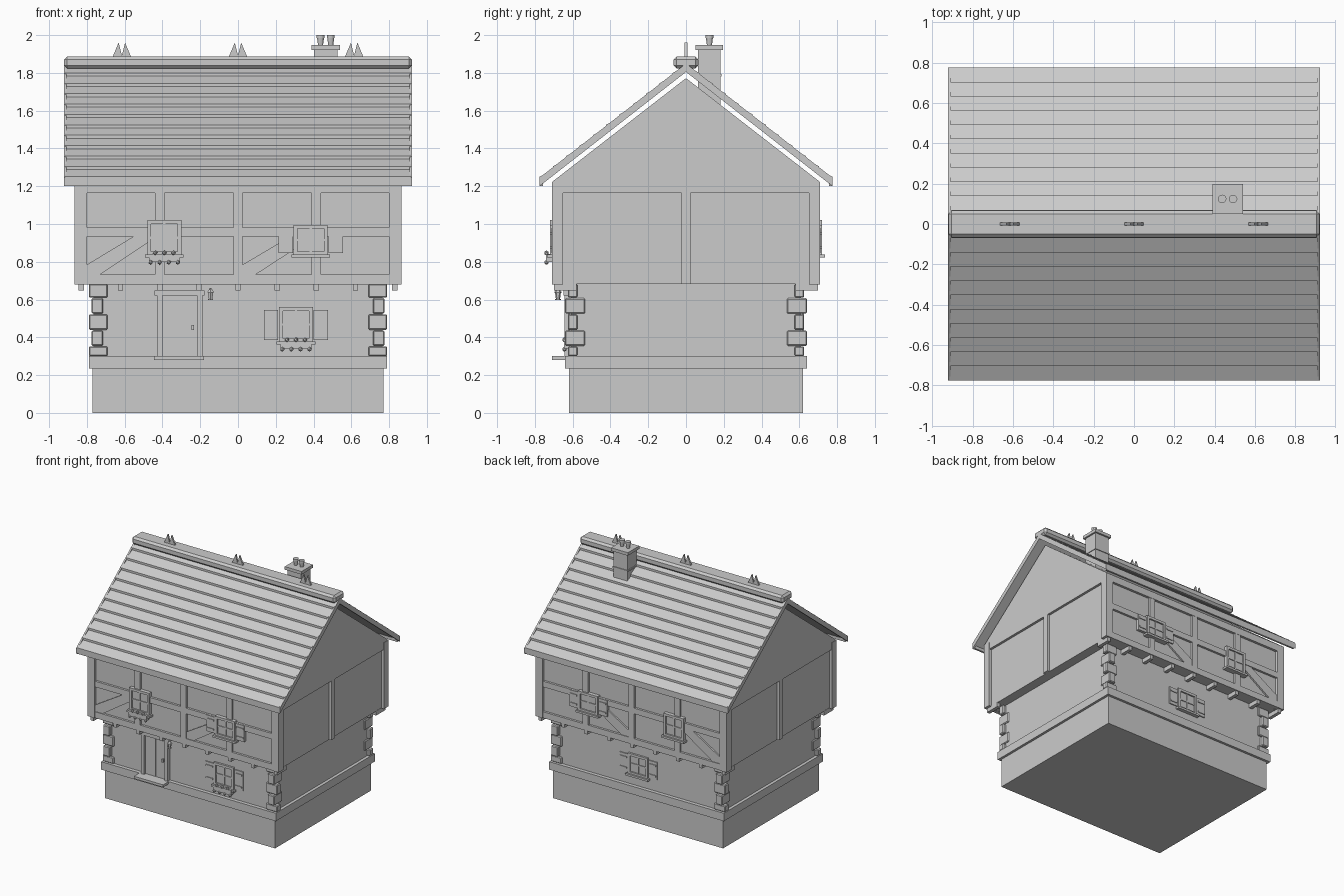
import bpy, bmesh, math
from mathutils import Vector

if "Cube" in bpy.data.objects:
    bpy.data.objects.remove(bpy.data.objects["Cube"])


def finish(name, bm, bevel=0):
    bmesh.ops.recalc_face_normals(bm, faces=bm.faces)
    me = bpy.data.meshes.new(name)
    bm.to_mesh(me)
    bm.free()
    ob = bpy.data.objects.new(name, me)
    bpy.context.collection.objects.link(ob)
    if bevel:
        m = ob.modifiers.new("bevel", "BEVEL")
        m.width, m.segments = bevel, 1
    return ob


def prism(name, pts, a, b, axis="x", bevel=0):
    """Extrude a profile: (y, z) points along x, or (x, z) points along y."""
    bm = bmesh.new()
    put = (lambda p, d: (d, p[0], p[1])) if axis == "x" else (lambda p, d: (p[0], d, p[1]))
    lo = [bm.verts.new(put(p, a)) for p in pts]
    hi = [bm.verts.new(put(p, b)) for p in pts]
    bm.faces.new(lo)
    bm.faces.new(hi)
    n = len(pts)
    for i in range(n):
        bm.faces.new((lo[i], lo[(i + 1) % n], hi[(i + 1) % n], hi[i]))
    return finish(name, bm, bevel)


def box(name, x0, x1, y0, y1, z0, z1, bevel=0):
    return prism(name, [(y0, z0), (y1, z0), (y1, z1), (y0, z1)], x0, x1, bevel=bevel)


def cone(name, x, y, z, r1, r2, h, n=12):
    bm = bmesh.new()
    bmesh.ops.create_cone(bm, cap_ends=True, segments=n, radius1=r1, radius2=r2, depth=h)
    bmesh.ops.translate(bm, verts=bm.verts, vec=(x, y, z + h / 2))
    return finish(name, bm)


# Stone base and ground floor
box("plinth", -.77, .77, -.62, .62, 0, .24)
box("plinth_band", -.79, .79, -.64, .64, .235, .30)
box("ground_floor_wall", -.765, .765, -.61, .61, .29, .69)

# Corner stones, long side alternating
courses = [.30, .355, .44, .525, .61, .685]
for sx in (-1, 1):
    for sy in (-1, 1):
        for i in range(5):
            xa, xb, ya, yb = (.69, .79, .575, .625) if i % 2 == 0 else (.715, .775, .535, .64)
            box("corner_stone", *sorted((sx * xa, sx * xb)), *sorted((sy * ya, sy * yb)),
                courses[i], courses[i + 1] - .003, .006)

# Upper floor infill, gable and floor underside
box("upper_floor_wall", -.842, .842, -.69, .69, .682, 1.18)
prism("gable_block", [(-.71, 1.165), (.71, 1.165), (.71, 1.222), (0, 1.772), (-.71, 1.222)], -.862, .862)

# Timber frame
for sx in (-1, 1):
    for sy in (-1, 1):
        box("corner_post", *sorted((sx * .80, sx * .865)), *sorted((sy * .65, sy * .71)), .68, 1.222)
    box("side_middle_post", *sorted((sx * .83, sx * .862)), -.025, .025, .682, 1.17)
for sy in (-1, 1):
    out, back = sy * .708, sy * .68
    y = sorted((out, back))
    box("sill_beam", -.81, .81, *y, .681, .732)
    box("middle_rail", -.81, .81, *y, .935, .982)
    for x in (-.415, 0, .415):
        box("wall_post", x - .025, x + .025, *y, .70, 1.18)
    for x0, x1 in ((-.80, -.44), (.025, .39)):
        prism("diagonal_brace", [(x0, .73), (x0 + .065, .73), (x1, .925), (x1, .96), (x1 - .07, .96), (x0, .785)],
              sy * .703, back, "y")
    for i in range(9):
        x = -.83 + i * .2075
        box("floor_joist", x - .014, x + .014, *sorted((sy * .58, sy * .70)), .648, .685)

# Roof: stepped tile rows on each slope, with barge boards
W, ROWS, K = .775, 11, .78
for s in (-1, 1):
    top = [(0, 1.843)]
    for i in range(ROWS):
        y0, y1 = W * i / ROWS, W * (i + 1) / ROWS
        top += [(s * y0, 1.838 - K * y0), (s * y1, 1.855 - K * y1)]
    prism("roof_slope", top[1:] + [(s * W, 1.815 - K * W), (0, 1.815)], -.915, .915)
    for sx in (-1, 1):
        prism("barge_board", [(0, 1.85), (s * W, 1.85 - K * W), (s * W, 1.805 - K * W), (0, 1.805)],
              sx * .908, sx * .922)
    box("eaves_board", -.91, .91, *sorted((s * .757, s * .772)), 1.20, 1.235)
box("ridge_cap", -.92, .92, -.066, .066, 1.823, 1.887, .016)

# Pairs of ridge spikes
for x in (-.615, 0, .615):
    for s in (-1, 1):
        c = x + s * .024
        prism("ridge_spike", [(c - .027, 1.88), (c + .027, 1.88), (x + s * .017, 1.96)], -.007, .007, "y")

# Chimney
box("chimney_stack", .403, .527, .063, .183, 1.62, 1.93)
box("chimney_collar", .397, .533, .057, .189, 1.782, 1.794)
box("chimney_cap", .388, .54, .05, .197, 1.922, 1.947)
for x in (.437, .491):
    cone("chimney_pot", x, .124, 1.945, .013, .019, .043)
    cone("chimney_pot_rim", x, .124, 1.986, .021, .021, .014)


def window(x, face, s, z0, z1, shutters=False, flowers=False):
    """Window on the wall at y = s * face; s is -1 for the front."""
    w = .09

    def b(name, xa, xb, d0, d1, za, zb):
        box(name, x + xa, x + xb, *sorted((s * (face + d0), s * (face + d1))), za, zb)

    b("window_pane", -w + .01, w - .01, -.03, .004, z0 + .01, z1 - .01)
    for k in (-1, 1):
        b("window_jamb", *sorted((k * w, k * (w - .02))), -.03, .016, z0, z1)
    b("window_head", -w, w, -.03, .016, z1 - .02, z1)
    b("window_foot", -w, w, -.03, .016, z0, z0 + .02)
    b("window_mullion", -.006, .006, -.03, .01, z0, z1)
    b("window_transom", -w, w, -.03, .01, (z0 + z1) / 2 - .006, (z0 + z1) / 2 + .006)
    b("window_sill", -w - .012, w + .012, -.03, .03, z0 - .012, z0 + .004)
    if shutters:
        for k in (-1, 1):
            xs = sorted((k * (w + .004), k * (w + .08)))
            b("shutter", *xs, -.02, .008, z0 + .012, z1 - .015)
            for z in (z0 + .035, z1 - .05):
                b("shutter_batten", xs[0] + .008, xs[1] - .008, 0, .014, z, z + .012)
    if flowers:
        b("flower_box", -.082, .082, .005, .036, z0 - .035, z0 + .006)
        for i in range(7):
            bm = bmesh.new()
            bmesh.ops.create_icosphere(bm, subdivisions=1, radius=.013)
            z = z0 + (.012 if i % 2 else -.038)
            bmesh.ops.translate(bm, verts=bm.verts, vec=(x - .072 + i * .024, s * (face + .034), z))
            finish("flower", bm)


for s in (-1, 1):
    window(-.39, .705, s, .835, 1.02, flowers=s < 0)
    window(.385, .705, s, .835, .995, shutters=True)
window(.307, .61, -1, .375, .56, True, True)
window(0, .61, 1, .385, .555, True)

# Door with frame, planks, handle and step
box("door", -.405, -.215, -.622, -.59, .30, .63)
for x in (-.358, -.31, -.262):
    box("door_plank_strip", x - .003, x + .003, -.626, -.61, .305, .62)
for x in (-.43, -.217):
    box("door_jamb", x, x + .03, -.642, -.59, .295, .63)
box("door_lintel", -.443, -.177, -.648, -.59, .622, .647)
box("door_step", -.445, -.18, -.71, -.60, .28, .30)
box("door_handle", -.245, -.233, -.638, -.615, .44, .465)

# Hanging lantern beside the door
box("lantern_arm", -.15, -.14, -.685, -.60, .652, .662)
cone("lantern_roof", -.145, -.678, .638, .021, .008, .018, 6)
cone("lantern_body", -.145, -.678, .603, .011, .016, .036, 6)
cone("lantern_base", -.145, -.678, .597, .015, .015, .007, 6)
